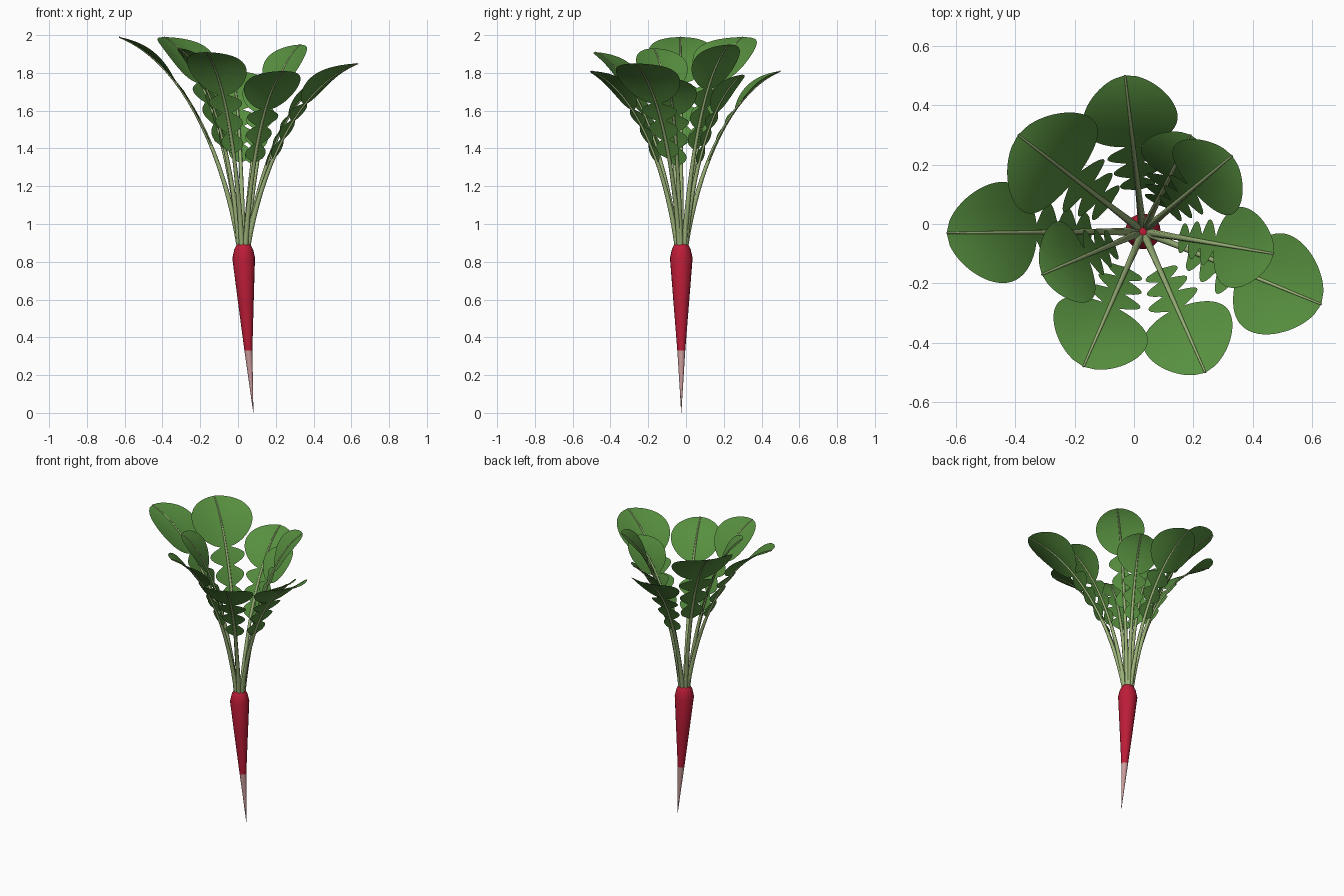
import bpy, bmesh, math
from mathutils import Vector

if "Cube" in bpy.data.objects:
    bpy.data.objects.remove(bpy.data.objects["Cube"])


def material(name, rgb):
    m = bpy.data.materials.new(name)
    m.diffuse_color = (*rgb, 1)
    m.use_nodes = True
    m.node_tree.nodes["Principled BSDF"].inputs["Base Color"].default_value = m.diffuse_color
    return m


RED = material("root red", (0.50, 0.012, 0.038))
PINK = material("root tip pink", (0.60, 0.33, 0.33))
GREEN = material("leaf green", (0.095, 0.275, 0.05))
STALK = material("stalk pale green", (0.33, 0.45, 0.19))


def finish(name, bm, mats):
    me = bpy.data.meshes.new(name)
    bm.to_mesh(me)
    bm.free()
    for m in mats:
        me.materials.append(m)
    for p in me.polygons:
        p.use_smooth = True
    ob = bpy.data.objects.new(name, me)
    bpy.context.collection.objects.link(ob)
    return ob


def tube(name, centres, radii, sides, mats, rule=None):
    """Round tube with changing radius along a list of centres."""
    bm = bmesh.new()
    rings = []
    n = len(centres)
    for i, (c, r) in enumerate(zip(centres, radii)):
        d = (centres[min(i + 1, n - 1)] - centres[max(i - 1, 0)]).normalized()
        a = d.cross(Vector((0, 1, 0))).normalized()
        b = d.cross(a)
        rings.append([bm.verts.new(c + r * (a * math.cos(k * math.tau / sides)
                                            + b * math.sin(k * math.tau / sides)))
                      for k in range(sides)])
    for lo, hi in zip(rings, rings[1:]):
        for k in range(sides):
            j = (k + 1) % sides
            bm.faces.new((lo[k], lo[j], hi[j], hi[k]))
    bm.faces.new(rings[0][::-1])
    bm.faces.new(rings[-1])
    bmesh.ops.recalc_face_normals(bm, faces=bm.faces)
    if rule:
        for f in bm.faces:
            f.material_index = rule(f.calc_center_median())
    return finish(name, bm, mats)


# Taproot: (x, z, radius), pink below z = 0.33
root = [(0.082, 0.0, 0.001), (0.078, 0.04, 0.003), (0.068, 0.17, 0.011),
        (0.055, 0.33, 0.021), (0.042, 0.58, 0.041), (0.03, 0.82, 0.060),
        (0.03, 0.865, 0.050), (0.03, 0.893, 0.036), (0.03, 0.905, 0.018)]
tube("taproot", [Vector((x, -0.025, z)) for x, z, r in root],
     [r for x, z, r in root], 20, [RED, PINK], lambda c: 1 if c.z < 0.33 else 0)


def half_width(t, size):
    """Leaf outline: three growing side lobes, then a big round end lobe."""
    if t < NECK:
        u = (t - START) / (NECK - START)
        lobe = abs(math.sin(u * 3 * math.pi)) ** 0.9
        return size * (0.32 + 0.30 * u) * (0.28 + 0.72 * lobe) * min(1, u * 12)
    v = (t - NECK) / (1 - NECK)
    return size * max(0.17 * (1 - v), max(0, math.sin(math.pi * v ** 0.92)) ** 0.55)


START, NECK = 0.35, 0.645

# Leaves: tip x, y, z and half width of the end lobe
leaves = [(-0.63, -0.03, 1.99, 0.17), (-0.39, 0.30, 1.99, 0.195),
          (-0.03, 0.50, 1.81, 0.16), (0.19, 0.30, 1.79, 0.13),
          (0.33, 0.23, 1.95, 0.152), (0.47, -0.10, 1.77, 0.137),
          (0.63, -0.27, 1.85, 0.175), (0.24, -0.50, 1.81, 0.157),
          (-0.17, -0.48, 1.91, 0.167), (-0.31, -0.17, 1.93, 0.145)]
crown = Vector((0.03, -0.025, 0.885))
for i, (x, y, z, size) in enumerate(leaves):
    tip = Vector((x, y, z))
    out = Vector((x - crown.x, y - crown.y, 0)).normalized()
    side = Vector((-out.y, out.x, 0))
    base = crown + out * 0.023
    span = tip - base
    # Cubic curve: rises steeply, then arches over towards the tip
    p1 = base + Vector((span.x * 0.15, span.y * 0.15, span.z * 0.48))
    p2 = base + Vector((span.x * 0.49, span.y * 0.49, span.z * 0.885))

    def path(t):
        s = 1 - t
        return base * s ** 3 + p1 * (3 * s * s * t) + p2 * (3 * s * t * t) + tip * t ** 3

    def heading(t):
        s = 1 - t
        return ((p1 - base) * s * s + (p2 - p1) * (2 * s * t) + (tip - p2) * t * t).normalized()

    # Stalk and midrib
    ts = [k / 18 for k in range(19)]
    tube(f"stalk_{i + 1}", [path(t) for t in ts],
         [0.015 - 0.0115 * t ** 0.8 for t in ts], 8, [STALK])

    # Blade, slightly cupped across its width
    bm = bmesh.new()
    rows = []
    N = 72
    for k in range(N + 1):
        t = START + (1 - START) * k / N
        c = path(t)
        up = heading(t).cross(side).normalized()
        if up.z < 0:
            up = -up
        w = half_width(t, size)
        rows.append([bm.verts.new(c + side * w * s + up * 0.9 * (w * s) ** 2)
                     for s in (-1, -0.5, 0, 0.5, 1)])
    for lo, hi in zip(rows, rows[1:]):
        for j in range(4):
            bm.faces.new((lo[j], hi[j], hi[j + 1], lo[j + 1]))
    bmesh.ops.remove_doubles(bm, verts=bm.verts, dist=0.0002)
    bm.normal_update()
    if sum(f.normal.z for f in bm.faces) < 0:
        bmesh.ops.reverse_faces(bm, faces=bm.faces)
    finish(f"leaf_{i + 1}", bm, [GREEN])

# Keep the crown shoulder and stalk ends crisp
bpy.ops.object.select_all(action='DESELECT')
for ob in bpy.data.objects:
    if not ob.name.startswith("leaf"):
        ob.select_set(True)
        bpy.context.view_layer.objects.active = ob
bpy.ops.object.shade_smooth_by_angle(angle=math.radians(50))
